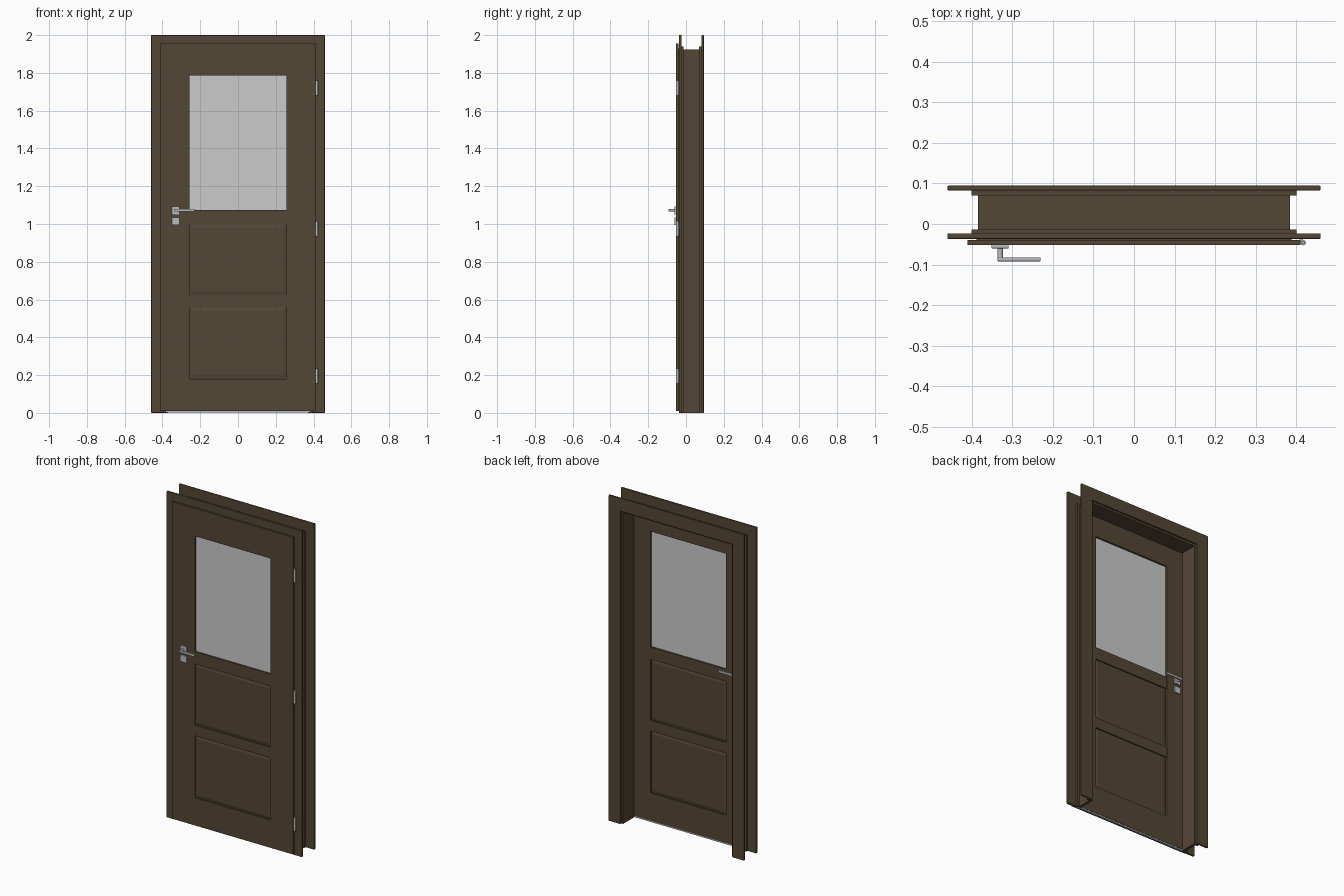
import bpy, bmesh, math
from mathutils import Vector, Matrix

if "Cube" in bpy.data.objects:
    bpy.data.objects.remove(bpy.data.objects["Cube"])


def material(name, rgb):
    m = bpy.data.materials.new(name)
    m.diffuse_color = (*rgb, 1)
    m.use_nodes = True
    m.node_tree.nodes["Principled BSDF"].inputs["Base Color"].default_value = m.diffuse_color
    return m


WOOD = material("brown wood", (0.088, 0.063, 0.036))
GLASS = material("frosted glass", (0.60, 0.60, 0.60))
STEEL = material("brushed steel", (0.48, 0.50, 0.52))


def finish(name, bm, mat, bevel=0, smooth=False):
    bmesh.ops.recalc_face_normals(bm, faces=bm.faces)
    me = bpy.data.meshes.new(name)
    bm.to_mesh(me)
    bm.free()
    ob = bpy.data.objects.new(name, me)
    bpy.context.collection.objects.link(ob)
    me.materials.append(mat)
    if bevel:
        mod = ob.modifiers.new("edge rounding", 'BEVEL')
        mod.width, mod.segments = bevel, 2
    if smooth:
        bpy.context.view_layer.objects.active = ob
        ob.select_set(True)
        bpy.ops.object.shade_smooth_by_angle()
        ob.select_set(False)
    return ob


def prism(name, pts, y0, y1, mat, bevel=0):
    """Extrude an x-z outline from y0 to y1."""
    bm = bmesh.new()
    f = bm.faces.new([bm.verts.new((x, y0, z)) for x, z in pts])
    r = bmesh.ops.extrude_face_region(bm, geom=[f])
    bmesh.ops.translate(bm, vec=(0, y1 - y0, 0),
                        verts=[v for v in r["geom"] if isinstance(v, bmesh.types.BMVert)])
    return finish(name, bm, mat, bevel)


def box(name, x0, x1, y0, y1, z0, z1, mat, bevel=0):
    return prism(name, [(x0, z0), (x1, z0), (x1, z1), (x0, z1)], y0, y1, mat, bevel)


def portal(name, xo, zo, xi, zi, y0, y1, bevel=0):
    """Three-sided door surround."""
    pts = [(-xo, 0), (-xo, zo), (xo, zo), (xo, 0), (xi, 0), (xi, zi), (-xi, zi), (-xi, 0)]
    return prism(name, pts, y0, y1, WOOD, bevel)


def cylinder(name, a, b, r, mat, segs=20):
    a, b = Vector(a), Vector(b)
    d = b - a
    bm = bmesh.new()
    rot = d.to_track_quat('Z', 'Y').to_matrix().to_4x4()
    bmesh.ops.create_cone(bm, cap_ends=True, segments=segs, radius1=r, radius2=r,
                          depth=d.length, matrix=Matrix.Translation((a + b) / 2) @ rot)
    return finish(name, bm, mat, smooth=True)


# Door surround: casings, stops and lining
portal("front_casing", 0.46, 2.0, 0.392, 1.932, -0.037, -0.023, 0.003)
portal("front_stop", 0.40, 1.94, 0.37, 1.91, -0.023, -0.013)
portal("lining", 0.385, 1.925, 0.37, 1.91, -0.013, 0.07)
portal("back_lip", 0.40, 1.94, 0.37, 1.91, 0.07, 0.082)
portal("back_casing", 0.46, 2.0, 0.38, 1.92, 0.082, 0.095, 0.004)

# Door leaf: rebated stiles and rails in a wide front and a narrow back layer
IN = 0.257
for layer, w, top, y0, y1 in (("front", 0.41, 1.955, -0.052, -0.040),
                              ("back", 0.388, 1.929, -0.040, -0.023)):
    for side, s in (("left", -1), ("right", 1)):
        a, b = sorted((s * IN, s * w))
        box(f"{side}_stile_{layer}", a, b, y0, y1, 0.01, top, WOOD)
    for rail, z0, z1, d in (("bottom", 0.01, 0.18, 0), ("middle", 0.56, 0.625, 0.0015),
                            ("lock", 1.0, 1.075, 0.0015), ("top", 1.785, top, 0)):
        ya, yb = (y0 + d, y1) if layer == "front" else (y0, y1 - d)
        box(f"{rail}_rail_{layer}", -IN, IN, ya, yb, z0, z1, WOOD)


# Raised panels with sloped borders on both sides
def raised_panel(name, z0, z1):
    bm = bmesh.new()
    rings = []
    for y, e in ((-0.047, 0.018), (-0.043, 0), (-0.032, 0), (-0.028, 0.018)):
        rings.append([bm.verts.new(p) for p in (
            (-IN + e, y, z0 + e), (IN - e, y, z0 + e), (IN - e, y, z1 - e), (-IN + e, y, z1 - e))])
    for a, b in zip(rings, rings[1:]):
        for i in range(4):
            j = (i + 1) % 4
            bm.faces.new((a[i], a[j], b[j], b[i]))
    bm.faces.new(rings[0])
    bm.faces.new(rings[-1])
    finish(name, bm, WOOD)


raised_panel("lower_panel", 0.18, 0.56)
raised_panel("upper_panel", 0.625, 1.0)

# Window pane and floor seal
box("window_pane", -IN, IN, -0.041, -0.034, 1.075, 1.785, GLASS)
box("floor_seal", -0.385, 0.385, -0.037, -0.025, 0.002, 0.0125, STEEL)

# Lever handles and key plates on both faces
HX, HZ = -0.33, 1.072
for side, y, s in (("front", -0.052, -1), ("back", -0.023, 1)):
    def span(a, b):
        return sorted((y + s * a, y + s * b))
    box(f"{side}_rose", HX - 0.021, HX + 0.021, *span(0, 0.008), HZ - 0.021, HZ + 0.021, STEEL, 0.001)
    box(f"{side}_key_plate", HX - 0.021, HX + 0.021, *span(0, 0.008), 0.994, 1.035, STEEL, 0.001)
    cylinder(f"{side}_handle_neck", (HX, y, HZ), (HX, y + s * 0.036, HZ), 0.007, STEEL)
    box(f"{side}_lever", HX - 0.007, HX + 0.10, *span(0.030, 0.040), HZ - 0.007, HZ + 0.007, STEEL, 0.002)

# Hinges: knuckle with pin tips and a short leaf plate
for i, z in enumerate((0.195, 0.975, 1.72)):
    cylinder(f"hinge_knuckle_{i}", (0.417, -0.046, z - 0.038), (0.417, -0.046, z + 0.038), 0.0065, STEEL)
    cylinder(f"hinge_pin_{i}", (0.417, -0.046, z - 0.042), (0.417, -0.046, z + 0.042), 0.004, STEEL)
    box(f"hinge_plate_{i}", 0.408, 0.417, -0.041, -0.037, z - 0.035, z + 0.035, STEEL)
